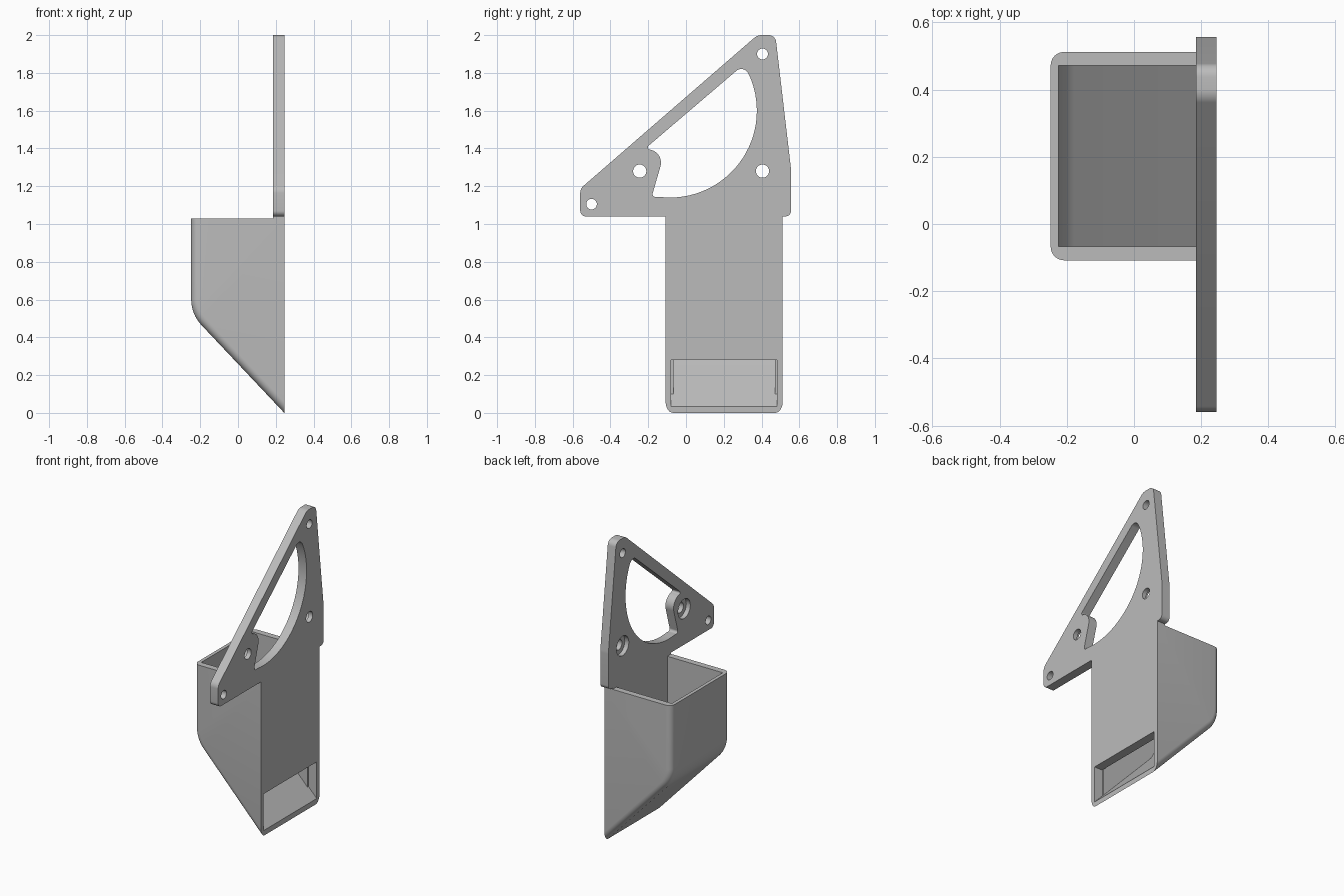
import bpy, bmesh, math
from mathutils import Vector, Matrix

cube = bpy.data.objects.get("Cube")
if cube:
    bpy.data.objects.remove(cube, do_unlink=True)

grey = bpy.data.materials.new("light grey plastic")
grey.use_nodes = True
COLOUR = (0.5, 0.5, 0.5, 1)
grey.diffuse_color = COLOUR
grey.node_tree.nodes["Principled BSDF"].inputs["Base Color"].default_value = COLOUR

BACK, INNER, FRONT = 0.245, 0.185, -0.248   # x of the mounting face, its inside, the far wall
Y0, Y1, RIM = -0.108, 0.512, 1.03           # hopper sides and rim height
SLOPE = 1.06                                # rise of the chute floor


def rounded(corners, steps=8):
    """Outline from (u, v, radius) corners, filleted where the radius is not 0."""
    out = []
    for i, (u, v, r) in enumerate(corners):
        p = Vector((u, v))
        if not r:
            out.append(p)
            continue
        a = (Vector(corners[i - 1][:2]) - p).normalized()
        b = (Vector(corners[(i + 1) % len(corners)][:2]) - p).normalized()
        half = a.angle(b) / 2
        centre = p + (a + b).normalized() * r / math.sin(half)
        start = p + a * r / math.tan(half) - centre
        end = p + b * r / math.tan(half) - centre
        sweep = start.angle_signed(end)
        for k in range(steps + 1):
            out.append(centre + Matrix.Rotation(-sweep * k / steps, 2) @ start)
    return out


def prism(name, outline, lo, hi, axis):
    """Extrude a (y, z) outline along x, or an (x, z) outline along y."""
    place = (lambda p, d: (d, p.x, p.y)) if axis == "x" else (lambda p, d: (p.x, d, p.y))
    bm = bmesh.new()
    ends = [[bm.verts.new(place(p, d)) for p in outline] for d in (lo, hi)]
    for ring in ends:
        bm.faces.new(ring)
    n = len(outline)
    for i in range(n):
        j = (i + 1) % n
        bm.faces.new((ends[0][i], ends[0][j], ends[1][j], ends[1][i]))
    bmesh.ops.recalc_face_normals(bm, faces=bm.faces)
    mesh = bpy.data.meshes.new(name)
    bm.to_mesh(mesh)
    bm.free()
    mesh.materials.append(grey)
    obj = bpy.data.objects.new(name, mesh)
    bpy.context.collection.objects.link(obj)
    return obj


def circle(y, z, r, n=32):
    return [Vector((y + r * math.cos(math.tau * k / n), z + r * math.sin(math.tau * k / n)))
            for k in range(n)]


def activate(obj):
    bpy.ops.object.select_all(action="DESELECT")
    obj.select_set(True)
    bpy.context.view_layer.objects.active = obj


def cut(obj, cutter):
    cutter.hide_render = True
    mod = obj.modifiers.new("cut", "BOOLEAN")
    mod.operation, mod.solver, mod.object = "DIFFERENCE", "EXACT", cutter
    activate(obj)
    bpy.ops.object.modifier_apply(modifier=mod.name)
    bpy.data.objects.remove(cutter, do_unlink=True)


# Hopper shell with a sloping floor
floor_top = SLOPE * (BACK - FRONT)
hopper = prism("hopper", rounded([(BACK, 0, 0), (BACK, RIM, 0), (FRONT, RIM, 0),
                                  (FRONT, floor_top, 0.2)]), Y0, Y1, "y")

# Round the side edges, leaving the rim and mounting face sharp
bm = bmesh.new()
bm.from_mesh(hopper.data)
edges = []
for e in bm.edges:
    a, b = (v.co for v in e.verts)
    on_rim = min(a.z, b.z) > RIM - 0.001
    on_back = min(a.x, b.x) > BACK - 0.001
    if abs(a.y - b.y) < 0.001 and not on_rim and not on_back:
        edges.append(e)
bmesh.ops.bevel(bm, geom=edges, offset=0.04, segments=6, profile=0.5,
                affect="EDGES", clamp_overlap=False)
bm.to_mesh(hopper.data)
bm.free()

# Hollow inside, then the outlet window
def floor(x):
    return SLOPE * (BACK - x) + 0.035

inside = FRONT + 0.023
cut(hopper, prism("cavity", rounded([(INNER, floor(INNER), 0), (INNER, 1.2, 0), (inside, 1.2, 0),
                                     (inside, floor(inside), 0.17)]), -0.067, 0.471, "y"))
out, deep = BACK + 0.02, INNER - 0.001
cut(hopper, prism("outlet", [Vector(p) for p in ((out, floor(out)), (out, 0.28), (deep, 0.28),
                                                 (deep, floor(deep)))], -0.08, 0.482, "y"))

# Mounting plate, with a neck standing on the hopper wall
plate = prism("mounting_plate", rounded([
    (-0.56, 1.04, 0.03), (-0.56, 1.187, 0.05), (0.378, 2, 0.06), (0.473, 2, 0.04),
    (0.556, 1.29, 0.15), (0.556, 1.04, 0.03), (Y1, 1.04, 0), (Y1, RIM, 0),
    (Y0, RIM, 0), (Y0, 1.04, 0)]), INNER, BACK, "x")

# Large opening: straight upper edge, round sweep, boss around one hole
sweep = []
for deg in [32, 23] + list(range(19, -98, -4)):
    t = math.radians(deg)
    sweep.append((-0.085 + 0.46 * math.cos(t), 1.6 + 0.46 * math.sin(t), 0.04 if deg == 32 else 0))
boss = [(-0.182, 1.143, 0.015), (-0.115, 1.375, 0.07), (-0.215, 1.4, 0.012)]
cut(plate, prism("opening", rounded(sweep + boss), 0, 0.4, "x"))

# Screw holes, two of them counterbored on the inner side
for y, z, r, bore in ((-0.5, 1.105, 0.028, 0), (0.405, 1.9, 0.029, 0),
                      (-0.245, 1.28, 0.035, 0.065), (0.405, 1.28, 0.035, 0.065)):
    cut(plate, prism("hole", circle(y, z, r), 0, 0.4, "x"))
    if bore:
        cut(plate, prism("counterbore", circle(y, z, bore), 0, INNER + 0.03, "x"))

for obj in (hopper, plate):
    activate(obj)
    bpy.ops.object.shade_smooth_by_angle(angle=math.radians(30))
